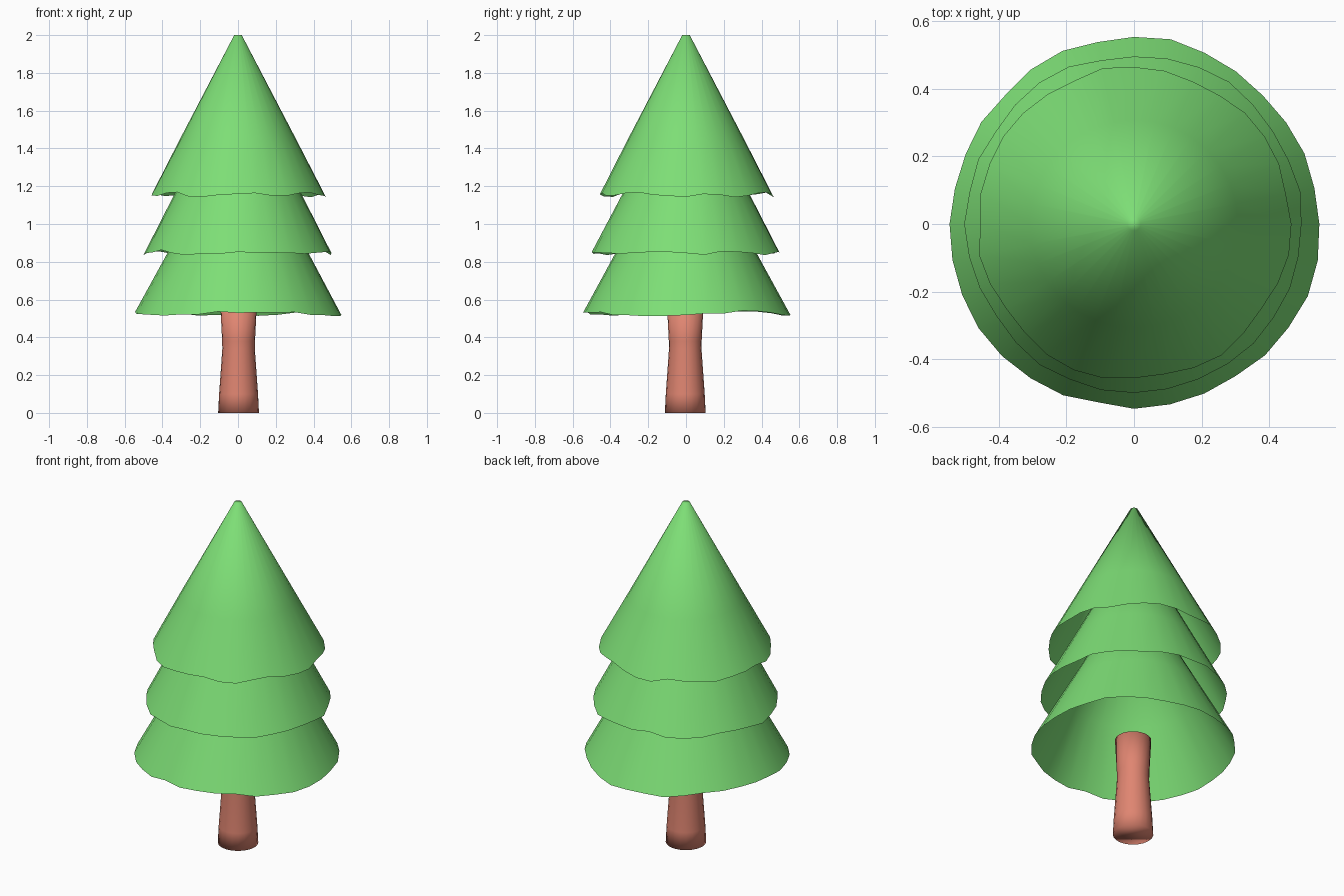
import bpy, bmesh, math, random

cube = bpy.data.objects.get("Cube")
if cube:
    bpy.data.objects.remove(cube, do_unlink=True)

random.seed(4)
SIDES = 32


def make_material(name, rgb):
    mat = bpy.data.materials.new(name)
    mat.use_nodes = True
    color = (*rgb, 1.0)
    mat.diffuse_color = color
    mat.node_tree.nodes["Principled BSDF"].inputs["Base Color"].default_value = color
    return mat


def lathe(name, rings, mat, sides, cap_bottom):
    """Skin a stack of rings, bottom to top; each ring maps an angle to (radius, z)."""
    bm = bmesh.new()
    loops = []
    for ring in rings:
        loop = []
        for i in range(sides):
            a = math.tau * i / sides
            r, z = ring(a)
            loop.append(bm.verts.new((r * math.cos(a), r * math.sin(a), z)))
        loops.append(loop)
    for low, high in zip(loops, loops[1:]):
        for i in range(sides):
            j = (i + 1) % sides
            bm.faces.new((low[i], low[j], high[j], high[i]))
    bm.faces.new(loops[-1])
    if cap_bottom:
        bm.faces.new(reversed(loops[0]))
    for face in bm.faces:
        face.smooth = True
    mesh = bpy.data.meshes.new(name)
    bm.to_mesh(mesh)
    bm.free()
    mesh.materials.append(mat)
    obj = bpy.data.objects.new(name, mesh)
    bpy.context.collection.objects.link(obj)
    return obj


def foliage(name, rim_z, rim_r, top_z, waves, height, mat):
    """Hollow cone, open below, with a gently ragged hem."""
    slope = (rim_r - 0.02) / (top_z - rim_z)

    def hem(a):
        z = rim_z + height * math.cos(waves * (a + math.pi / 2) - 0.3)
        z += random.uniform(-0.007, 0.007)
        return rim_r - slope * (z - rim_z) + random.uniform(-0.004, 0.004), z

    def straight(t):
        z = rim_z + t * (top_z - rim_z)
        return lambda a: (rim_r - slope * (z - rim_z), z)

    return lathe(name, [hem, straight(0.35), straight(1.0)], mat, SIDES, False)


green = make_material("leaf green", (0.205, 0.73, 0.18))
brown = make_material("bark brown", (0.74, 0.235, 0.165))

# Three overlapping tiers of branches
foliage("lower_branches", 0.525, 0.547, 1.50, 3, 0.011, green)
foliage("middle_branches", 0.848, 0.497, 1.77, 6, 0.008, green)
foliage("upper_branches", 1.153, 0.462, 2.00, 7, 0.010, green)

# Waisted trunk, closed at both ends
profile = [(0.108, 0.0), (0.103, 0.1), (0.086, 0.34), (0.087, 0.38), (0.097, 0.58)]
trunk = lathe("trunk", [lambda a, p=p: p for p in profile], brown, 20, True)
trunk.location = (0.003, -0.004, 0)
